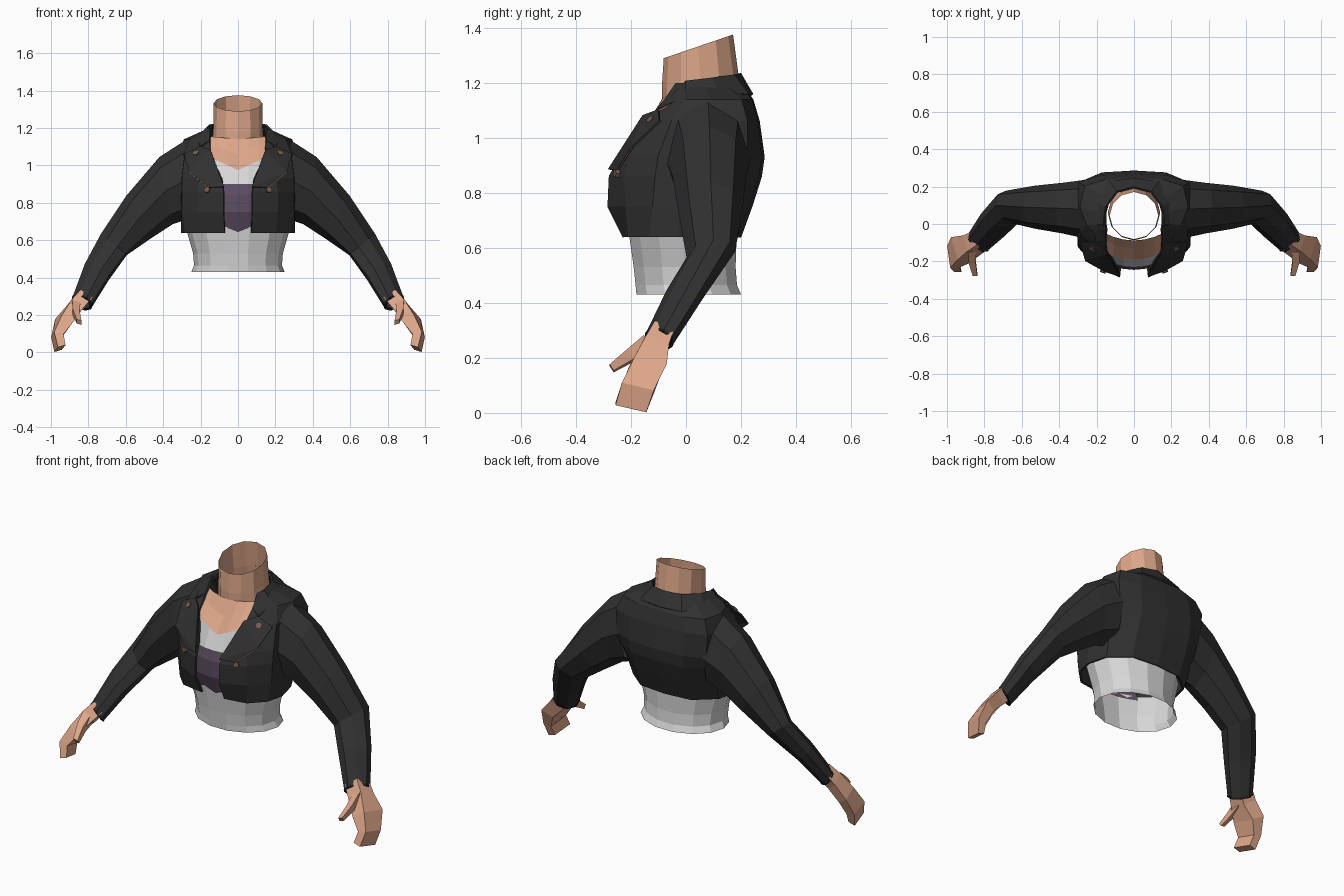
import bpy, bmesh, math
from mathutils import Vector as V

if "Cube" in bpy.data.objects:
    bpy.data.objects.remove(bpy.data.objects["Cube"])


def mat(name, rgb):
    m = bpy.data.materials.new(name)
    m.diffuse_color = (*rgb, 1)
    m.use_nodes = True
    m.node_tree.nodes["Principled BSDF"].inputs["Base Color"].default_value = m.diffuse_color
    return m


LEATHER = mat("black leather", (0.03, 0.03, 0.03))
EDGE = mat("dark edging", (0.012, 0.012, 0.012))
SKIN = mat("skin", (0.72, 0.38, 0.25))
SHIRT = mat("light grey shirt", (0.68, 0.68, 0.68))
PURPLE = mat("muted purple", (0.11, 0.075, 0.12))
BROWN = mat("brown metal", (0.2, 0.11, 0.08))


def build(name, verts, faces, mats, mirror=False, thick=0, rule=None):
    me = bpy.data.meshes.new(name)
    me.from_pydata([tuple(v) for v in verts], [], faces)
    bm = bmesh.new()
    bm.from_mesh(me)
    bmesh.ops.recalc_face_normals(bm, faces=bm.faces)
    bm.to_mesh(me)
    bm.free()
    for m in mats:
        me.materials.append(m)
    if rule:
        for p in me.polygons:
            p.material_index = rule(p)
    ob = bpy.data.objects.new(name, me)
    bpy.context.collection.objects.link(ob)
    if mirror:
        md = ob.modifiers.new("mirror", "MIRROR")
        md.use_clip = True
        md.merge_threshold = 0.0005
    if thick:
        md = ob.modifiers.new("thickness", "SOLIDIFY")
        md.thickness = thick
        md.offset = 0
    return ob


def loft(name, rings, mats, closed=True, cap=False, **kw):
    n = len(rings[0])
    verts = [p for r in rings for p in r]
    faces = []
    for i in range(len(rings) - 1):
        for j in range(n if closed else n - 1):
            k = (j + 1) % n
            faces.append((i * n + j, i * n + k, (i + 1) * n + k, (i + 1) * n + j))
    if cap:
        faces += [tuple(range(n)), tuple(range(len(verts) - n, len(verts)))]
    return build(name, verts, faces, mats, **kw)


def ring(c, a, b, n=8, turn=0.0, grow=1.0):
    """Closed section round c with half axes a and b."""
    c, a, b = V(c), V(a) * grow, V(b) * grow
    return [c + a * math.cos(t) + b * math.sin(t)
            for t in (2 * math.pi * i / n + turn for i in range(n))]


# Jacket body: half sections from the centre of the back to the front opening
body = [
    (0.64, [(0, .195), (.16, .18), (.27, .09), (.30, -.03), (.275, -.13), (.20, -.205), (.07, -.225)]),
    (0.75, [(0, .235), (.17, .22), (.28, .13), (.30, -.02), (.295, -.12), (.21, -.215), (.075, -.28)]),
    (0.86, [(0, .27), (.17, .26), (.28, .19), (.30, .02), (.295, -.11), (.21, -.22), (.075, -.275)]),
    (0.93, [(0, .28), (.17, .27), (.28, .22), (.30, .05), (.295, -.10), (.20, -.20), (.085, -.235)]),
    (1.06, [(0, .262), (.17, .255), (.29, .22), (.31, .08), (.28, -.05), (.20, -.12), (.145, -.14)]),
    (1.135, [(0, .24), (.15, .235), (.26, .20), (.285, .09), (.25, .0), (.19, -.05), (.15, -.075)]),
    (1.195, [(0, .20), (.08, .19), (.13, .13), (.15, .06), (.15, .0), (.147, -.02), (.145, -.035)]),
]
loft("jacket_body", [[(x, y, z) for x, y in pts] for z, pts in body],
     [LEATHER], closed=False, mirror=True, thick=0.012)

# Sleeves: shoulder, upper arm, elbow, forearm, wrist
arm = [
    ((.27, .08, .925), (.01, 0, .21), (0, -.155, 0)),
    ((.385, .085, .865), (.035, 0, .18), (.0, -.135, 0)),
    ((.53, .09, .725), (.065, 0, .115), (0, -.115, -.01)),
    ((.665, .09, .575), (.07, .01, .055), (-.02, -.088, -.01)),
    ((.755, -.005, .43), (.063, .02, .045), (-.025, -.066, .015)),
    ((.832, -.095, .272), (.05, .015, .032), (-.025, -.048, .024)),
]
loft("sleeve", [ring(*s) for s in arm], [LEATHER], mirror=True)
wrist, a, b = arm[-1]
tip = V(wrist) + V((.004, -.005, -.008))
loft("cuff_edge", [ring(wrist, a, b, grow=1.03), ring(tip, a, b, grow=1.03),
                   ring(tip, a, b, grow=.75)], [EDGE], mirror=True)

# Hands and thumbs
hand = [
    ((.825, -.088, .30), (.032, .01, .02), (-.015, -.035, .015)),
    ((.87, -.115, .245), (.032, .012, .022), (-.012, -.042, .015)),
    ((.93, -.14, .17), (.03, .01, .018), (-.018, -.06, .01)),
    ((.966, -.175, .09), (.025, 0, .006), (-.008, -.058, .014)),
    ((.952, -.2, .021), (.02, 0, -.006), (-.01, -.056, .013)),
]
loft("hand", [ring(*h, n=4, turn=math.pi / 4, grow=1.41) for h in hand],
     [SKIN], cap=True, mirror=True)
thumb = [
    ((.865, -.135, .25), (.024, 0, .01), (0, -.02, .026)),
    ((.865, -.2, .21), (.02, 0, .006), (0, -.012, .02)),
    ((.85, -.27, .162), (.014, 0, .004), (0, -.008, .012)),
]
loft("thumb", [ring(*t, n=4, turn=math.pi / 4, grow=1.3) for t in thumb],
     [SKIN], cap=True, mirror=True)

# Neck: open tube with a rim that rises to the back
neck = [
    ((0, .06, 1.09), (.14, 0, 0), (0, .145, .05)),
    ((0, .052, 1.20), (.132, 0, 0), (0, .14, .02)),
    ((0, .045, 1.332), (.13, 0, 0), (0, .126, .043)),
]
loft("neck", [ring(*s, n=12) for s in neck], [SKIN])

# Shirt front: purple top, grey neckline and bare upper chest, as one panel
rows = [(.64, -.205, 0), (.75, -.245, 0), (.845, -.245, 0), (.90, -.23, 0),
        (.975, -.19, .45), (1.06, -.13, .3), (1.14, -.088, .1)]
cols = [-.165, -.11, -.055, 0, .055, .11, .165]
panel = [[(x, y + 1.6 * x * x, z + s * abs(x)) for x in cols] for z, y, s in rows]
n = len(cols) - 1
loft("shirt_front_and_chest", panel, [PURPLE, SHIRT, SKIN], closed=False,
     rule=lambda p: (0, 0, 0, 1, 2, 2)[p.index // n])

# Shirt waist: open tube with a flared hem
waist = [(.43, .25, -.185, .205), (.465, .235, -.188, .19),
         (.53, .24, -.195, .185), (.67, .28, -.215, .19)]
loft("shirt_waist", [ring((0, (f + k) / 2, z), (w, 0, 0), (0, (k - f) / 2, 0), n=14)
                     for z, w, f, k in waist], [SHIRT])

# Collar: folded band round the neck, ending in a point on each side
inner = [(0, .195, 1.232), (.09, .172, 1.226), (.15, .09, 1.214), (.162, 0, 1.203), (.148, -.08, 1.13)]
outer = [(0, .24, 1.155), (.13, .225, 1.155), (.2, .12, 1.16), (.215, 0, 1.148), (.2, -.1, 1.10)]
loft("collar", [inner, outer], [LEATHER], closed=False, mirror=True, thick=0.012)

# Lapels, standing a little off the chest
A, B, C, D, E = [V(p) for p in ((.145, -.155, 1.08), (.288, -.095, 1.06),
                                (.26, -.195, .965), (.16, -.25, .88), (.075, -.28, .885))]
T = V((.2, -.1, 1.10))
build("lapel", [T, A, B, C, D, E], [(0, 1, 2), (1, 3, 2), (1, 5, 3), (5, 4, 3)],
      [LEATHER], mirror=True, thick=0.008)


# Brown trim along the collar and lapel edges
def trim(name, pts, w=0.004):
    rings = []
    for p in pts:
        rings.append([V(p) + V(o) for o in ((w, 0, w), (-w, 0, w), (-w, 0, -w), (w, 0, -w))]
                     if name == "lapel_trim" else
                     [V(p) + V(o) for o in ((w, w, -w), (w, -w, 0), (-w, -w, -w), (-w, w, 0))])
    loft(name, rings, [BROWN], mirror=True)


trim("collar_trim", outer[1:])
trim("lapel_trim", [D, C])


# Six-sided studs
def stud(name, c, normal, r=0.016):
    c, nrm = V(c), V(normal).normalized()
    u = nrm.cross(V((0, 0, 1))).normalized()
    w = nrm.cross(u)
    loft(name, [ring(c - nrm * .008, u, w, 6, grow=r), ring(c + nrm * .008, u, w, 6, grow=r)],
         [BROWN], cap=True, mirror=True)


lapel_n = (C - A).cross(B - A)
lapel_n = lapel_n if lapel_n.y < 0 else -lapel_n
stud("upper_stud", A.lerp(B, .5) + (C - A) * .06, lapel_n)
stud("lower_stud", (.165, -.252, .87), (.35, -1, .1))
